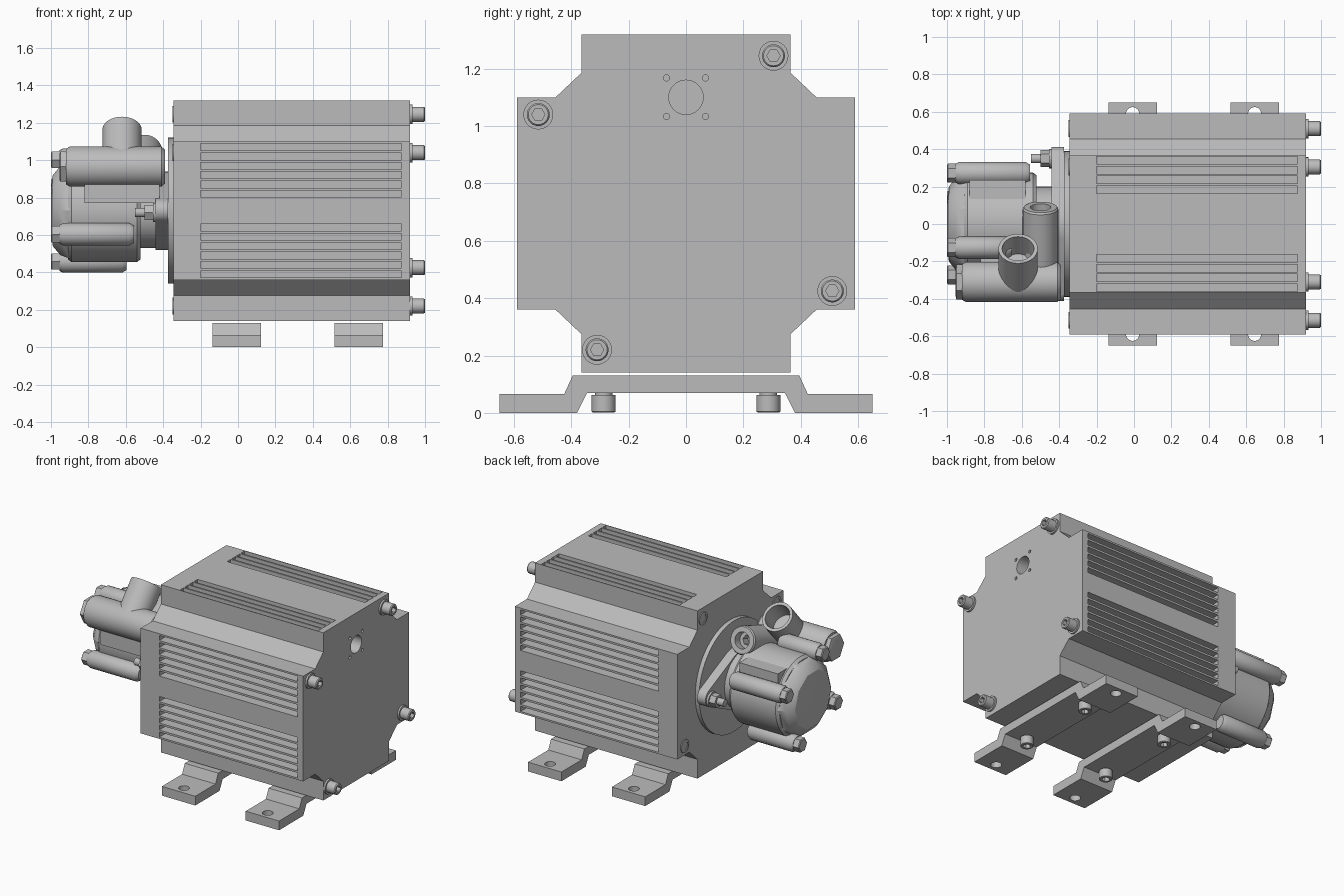
import bpy, bmesh, math
from mathutils import Vector

cube = bpy.data.objects.get("Cube")
if cube:
    bpy.data.objects.remove(cube)

metal = bpy.data.materials.new("light grey metal")
metal.use_nodes = True
GREY = (0.5, 0.5, 0.5, 1)
metal.diffuse_color = GREY
metal.node_tree.nodes["Principled BSDF"].inputs["Base Color"].default_value = GREY


def finish(name, bm, smooth=True):
    bmesh.ops.recalc_face_normals(bm, faces=bm.faces)
    mesh = bpy.data.meshes.new(name)
    bm.to_mesh(mesh)
    bm.free()
    ob = bpy.data.objects.new(name, mesh)
    bpy.context.collection.objects.link(ob)
    mesh.materials.append(metal)
    if smooth:
        bpy.ops.object.select_all(action='DESELECT')
        ob.select_set(True)
        bpy.context.view_layer.objects.active = ob
        bpy.ops.object.shade_smooth_by_angle(angle=math.radians(32))
    return ob


def lathe(bm, origin, axis, profile, n=32):
    """Revolve (distance, radius, is_hex) rings about an axis and cap the ends."""
    rot = Vector(axis).to_track_quat('Z', 'Y')
    rings = []
    for dist, rad, *hexed in profile:
        ring = []
        for i in range(n):
            a = math.tau * i / n
            r = rad / math.cos(a % (math.pi / 3) - math.pi / 6) if hexed else rad
            ring.append(bm.verts.new(Vector(origin) + rot @ Vector((r * math.cos(a), r * math.sin(a), dist))))
        rings.append(ring)
    for low, high in zip(rings, rings[1:]):
        for i in range(n):
            j = (i + 1) % n
            bm.faces.new((low[i], low[j], high[j], high[i]))
    bm.faces.new(rings[0])
    bm.faces.new(rings[-1])


def turned(name, origin, axis, profile, n=32):
    bm = bmesh.new()
    lathe(bm, origin, axis, profile, n)
    return finish(name, bm)


def prism(name, outline, x0, x1):
    """Extrude a (y, z) outline along x."""
    bm = bmesh.new()
    face = bm.faces.new([bm.verts.new((x0, y, z)) for y, z in outline])
    out = bmesh.ops.extrude_face_region(bm, geom=[face])
    bmesh.ops.translate(bm, vec=(x1 - x0, 0, 0), verts=[v for v in out["geom"] if isinstance(v, bmesh.types.BMVert)])
    return finish(name, bm, False)


def box(bm, lo, hi):
    verts = bmesh.ops.create_cube(bm, size=1)["verts"]
    for v in verts:
        v.co = [a if c < 0 else b for a, b, c in zip(lo, hi, v.co)]


def cut(target, bm):
    cutter = finish(target.name + "_cutter", bm, False)
    cutter.hide_render = True
    cutter.hide_viewport = True
    mod = target.modifiers.new("cuts", 'BOOLEAN')
    mod.object = cutter
    mod.solver = 'EXACT'


MID = 0.73
X = (1, 0, 0)
BACK = (-1, 0, 0)

# Motor housing with notched corners
quarter = [(0.365, 0.59), (0.365, 0.455), (0.455, 0.37), (0.59, 0.37)]
half = quarter + [(y, -z) for y, z in reversed(quarter)]
outline = [(y, MID + z) for y, z in half + [(-y, -z) for y, z in half]]
housing = prism("motor_housing", outline, -0.345, 0.92)

# Cooling slots, cable port and its screw holes
bm = bmesh.new()
for s in (-1, 1):
    for i in range(6):
        for side in (-1, 1):
            z = MID + s * (0.34 - i * 0.05)
            ya, yb = sorted((side * 0.50, side * 0.62))
            box(bm, (-0.2, ya, z - 0.018), (0.875, yb, z + 0.018))
    for i in range(4):
        y = s * (0.34 - i * 0.052)
        box(bm, (-0.2, y - 0.02, 1.23), (0.875, y + 0.02, 1.4))
lathe(bm, (0.82, 0, 1.1), X, [(0, 0.06), (0.2, 0.06)])
for y in (-0.068, 0.068):
    for z in (1.033, 1.168):
        lathe(bm, (0.87, y, z), X, [(0, 0.011), (0.1, 0.011)], 12)
cut(housing, bm)

# Through bolts: socket heads on one end, plain ends on the other
cap_head = [(0, 0.052), (0.012, 0.052), (0.012, 0.04), (0.074, 0.04), (0.08, 0.035),
            (0.08, 0.02, True), (0.04, 0.02, True)]
for i, (y, z) in enumerate([(-0.515, 1.04), (0.305, 1.245), (0.51, 0.425), (-0.31, 0.22)]):
    turned(f"housing_bolt_{i}", (0.92, y, z), X, cap_head, 24)
    turned(f"bolt_end_{i}", (-0.345, y, z), BACK, [(0, 0.045), (0.006, 0.045), (0.006, 0.03), (0.002, 0.03)], 24)

# Bent mounting feet with holes and screws
foot_half = [(0.65, 0), (0.65, 0.065), (0.425, 0.065), (0.395, 0.13)]
under = [(0.345, 0.07), (0.38, 0)]
foot_outline = foot_half + [(-y, z) for y, z in reversed(foot_half)] + [(-y, z) for y, z in reversed(under)] + under
for label, x in (("inner", -0.0075), ("outer", 0.645)):
    foot = prism(label + "_foot", foot_outline, x - 0.13, x + 0.13)
    bm = bmesh.new()
    for s in (-1, 1):
        lathe(bm, (x, s * 0.59, -0.1), (0, 0, 1), [(0, 0.035), (0.3, 0.035)], 24)
        turned(f"{label}_foot_screw_{s}", (x, s * 0.287, 0.07), (0, 0, -1),
               [(0, 0.03), (0.008, 0.03), (0.008, 0.042), (0.065, 0.042), (0.068, 0.038),
                (0.068, 0.022, True), (0.035, 0.022, True)], 24)
    cut(foot, bm)

# Round adapter plate and two-eared pump flange
turned("adapter_plate", (-0.345, 0, MID), BACK, [(0, 0.39), (0.03, 0.39)], 64)
bm = bmesh.new()
for x in (-0.375, -0.44):
    for y, r in ((0, 0.21), (0.35, 0.062), (-0.35, 0.062)):
        for i in range(32):
            a = math.tau * i / 32
            bm.verts.new((x, y + r * math.cos(a), MID + r * math.sin(a)))
hull = bmesh.ops.convex_hull(bm, input=bm.verts)
bmesh.ops.delete(bm, geom=[v for v in bm.verts if not v.link_faces], context='VERTS')
bmesh.ops.dissolve_limit(bm, angle_limit=0.01, verts=bm.verts, edges=bm.edges)
finish("pump_flange", bm)
hex_bolt = [(0, 0.052), (0.015, 0.052), (0.015, 0.04, True), (0.06, 0.04, True), (0.06, 0.025), (0.11, 0.025)]
for s in (-1, 1):
    turned(f"flange_bolt_{s}", (-0.44, s * 0.35, MID - 0.01), BACK, hex_bolt, 24)

# Pump body with stepped neck and a faceted end cover
turned("pump_body", (-0.43, 0, MID), BACK,
       [(0, 0.2), (0.09, 0.2), (0.09, 0.26), (0.11, 0.275), (0.46, 0.275), (0.48, 0.26)], 48)
turned("end_cover", (-0.9, 0, MID), BACK, [(0, 0.27), (0.05, 0.25), (0.09, 0.2), (0.1, 0.12)], 10)
bm = bmesh.new()
box(bm, (-0.88, 0.04, 0.6), (-0.58, 0.235, 0.97))
finish("pump_side_block", bm, False)

# Four clamping bosses and hex screws around the pump
for i, length in enumerate((0.40, 0.30, 0.40, 0.36)):
    a = math.radians(25 + 90 * i)
    y, z = 0.3 * math.cos(a), MID + 0.3 * math.sin(a)
    turned(f"pump_boss_{i}", (-0.955 + length, y, z), BACK,
           [(0, 0.045), (0.025, 0.06), (length - 0.02, 0.06), (length, 0.05)], 24)
    turned(f"pump_screw_{i}", (-0.95, y, z), BACK, [(0, 0.044, True), (0.045, 0.044, True), (0.05, 0.038, True)], 24)

# Valve barrel with end plug, seated on a saddle block
turned("valve_barrel", (-0.39, -0.31, 0.965), BACK,
       [(0, 0.09), (0.02, 0.107), (0.51, 0.107), (0.53, 0.095)], 40)
turned("barrel_plug", (-0.91, -0.31, 0.965), BACK, [(0, 0.08, True), (0.04, 0.08, True), (0.045, 0.07)], 24)
bm = bmesh.new()
box(bm, (-0.82, -0.36, 0.77), (-0.42, 0.04, 0.93))
finish("valve_saddle", bm, False)

# Inlet pipe and outlet port
turned("inlet_pipe", (-0.62, -0.31, 0.96), (0, 0.66, 0.75),
       [(0, 0.105), (0.27, 0.105), (0.27, 0.085), (0.13, 0.085)], 40)
turned("outlet_port", (-0.5, -0.25, 0.93), (0, 0.94, 0.33),
       [(0, 0.095), (0.35, 0.095), (0.36, 0.088), (0.36, 0.055), (0.3, 0.055), (0.3, 0.03, True), (0.24, 0.03, True)], 36)
